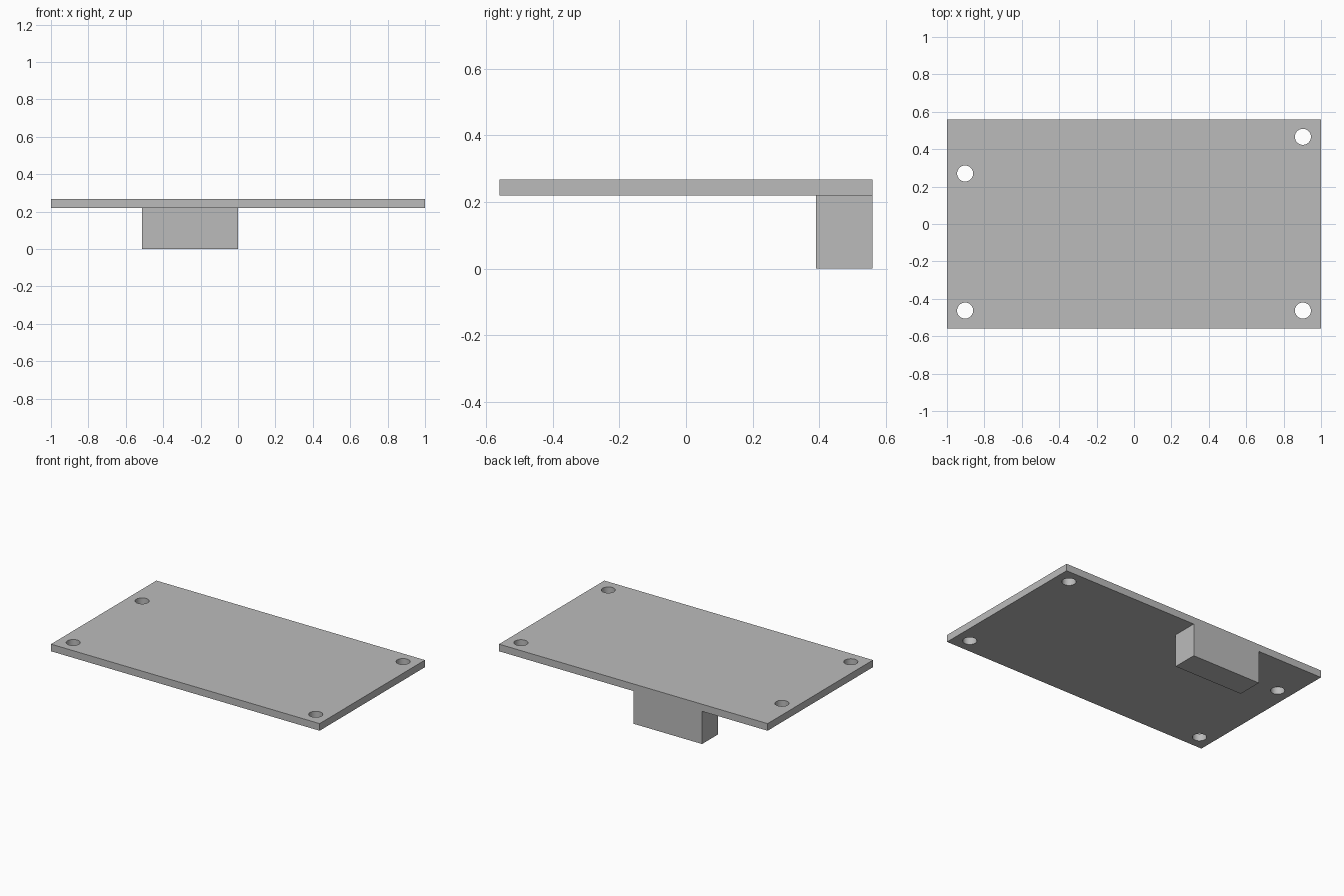
import bpy

if "Cube" in bpy.data.objects:
    bpy.data.objects.remove(bpy.data.objects["Cube"])

PLATE_Z = (0.22, 0.268)
HALF_Y = 0.56


def box(name, x, y, z):
    """Axis-aligned box from (min, max) ranges."""
    bpy.ops.mesh.primitive_cube_add(
        size=1, location=[(a + b) / 2 for a, b in (x, y, z)])
    ob = bpy.context.object
    ob.name = name
    ob.scale = [b - a for a, b in (x, y, z)]
    bpy.ops.object.transform_apply(location=False, rotation=False, scale=True)
    return ob


def apply_boolean(target, tool, operation):
    """Combine tool into target, then remove the tool."""
    mod = target.modifiers.new(operation.lower(), 'BOOLEAN')
    mod.operation = operation
    mod.solver = 'EXACT'
    mod.object = tool
    bpy.context.view_layer.objects.active = target
    bpy.ops.object.modifier_apply(modifier=mod.name)
    bpy.data.objects.remove(tool, do_unlink=True)


# Flat board
board = box("mounting_board", (-1, 1), (-HALF_Y, HALF_Y), PLATE_Z)

# Connector block under the rear edge, sunk into the board for a clean union
block = box("connector_block", (-0.512, 0), (0.39, HALF_Y), (0, 0.245))
apply_boolean(board, block, 'UNION')

# Screw holes near the corners
for x, y in [(-0.903, 0.27), (-0.903, -0.463), (0.903, 0.466), (0.903, -0.463)]:
    bpy.ops.mesh.primitive_cylinder_add(
        vertices=32, radius=0.043, depth=0.2, location=(x, y, sum(PLATE_Z) / 2))
    hole = bpy.context.object
    hole.name = "hole_cutter"
    hole.hide_render = True
    apply_boolean(board, hole, 'DIFFERENCE')

# Darker grey finish
grey = bpy.data.materials.new("dark_grey")
grey.diffuse_color = (0.5, 0.5, 0.5, 1)
grey.use_nodes = True
grey.node_tree.nodes["Principled BSDF"].inputs["Base Color"].default_value = grey.diffuse_color
board.data.materials.clear()
board.data.materials.append(grey)

# Smooth hole walls, sharp edges
bpy.ops.object.select_all(action='DESELECT')
board.select_set(True)
bpy.context.view_layer.objects.active = board
bpy.ops.object.shade_smooth_by_angle()
